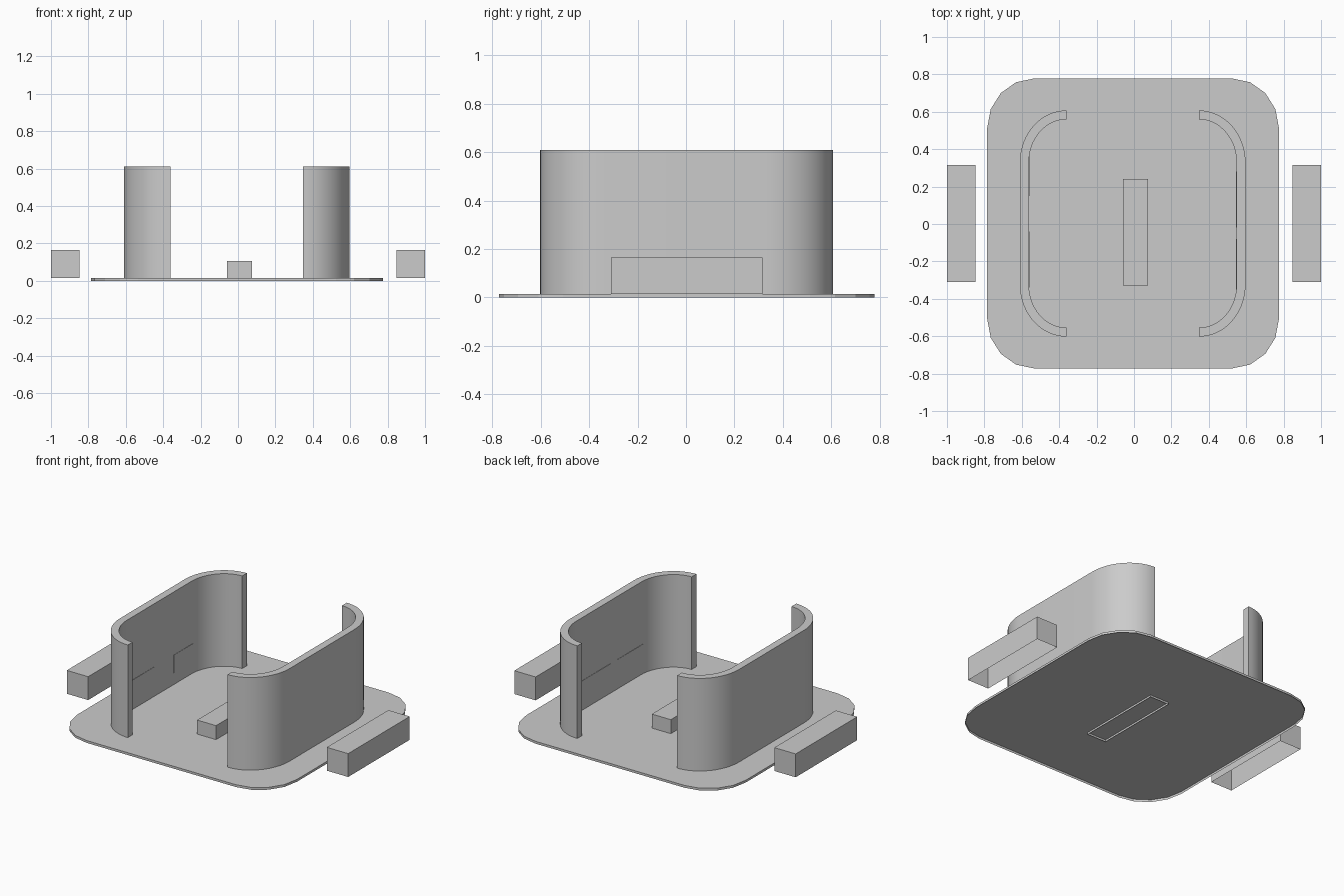
import bpy, bmesh, math

if "Cube" in bpy.data.objects:
    bpy.data.objects.remove(bpy.data.objects["Cube"])


def make_object(name, bm, smooth=False):
    bmesh.ops.recalc_face_normals(bm, faces=bm.faces)
    me = bpy.data.meshes.new(name)
    bm.to_mesh(me)
    bm.free()
    ob = bpy.data.objects.new(name, me)
    bpy.context.collection.objects.link(ob)
    if smooth:
        bpy.ops.object.select_all(action='DESELECT')
        ob.select_set(True)
        bpy.context.view_layer.objects.active = ob
        bpy.ops.object.shade_smooth_by_angle(angle=math.radians(30))
    return ob


def prism(name, outline, z0, z1, open_bottom=False, smooth=False):
    bm = bmesh.new()
    base = bm.faces.new([bm.verts.new((x, y, z0)) for x, y in outline])
    ext = bmesh.ops.extrude_face_region(bm, geom=[base], use_keep_orig=True)
    verts = [g for g in ext['geom'] if isinstance(g, bmesh.types.BMVert)]
    bmesh.ops.translate(bm, verts=verts, vec=(0, 0, z1 - z0))
    bmesh.ops.recalc_face_normals(bm, faces=bm.faces)
    if open_bottom:
        low = [f for f in bm.faces if all(abs(v.co.z - z0) < 1e-5 for v in f.verts)]
        bmesh.ops.delete(bm, geom=low, context='FACES_ONLY')
        for f in bm.faces:
            f.smooth = False
    return make_object(name, bm, smooth)


def arc(cx, cy, rx, ry, a0, a1, n):
    return [(cx + rx * math.cos(math.radians(a0 + (a1 - a0) * i / n)),
             cy + ry * math.sin(math.radians(a0 + (a1 - a0) * i / n)))
            for i in range(n + 1)]


def box(name, x0, x1, y0, y1, z0, z1):
    return prism(name, [(x0, y0), (x1, y0), (x1, y1), (x0, y1)], z0, z1, open_bottom=True)


# Rounded base plate, hollow underneath
plate = []
for sx, sy, a in ((1, 1, 0), (-1, 1, 90), (-1, -1, 180), (1, -1, 270)):
    plate += arc(sx * 0.53 - 0.005, sy * 0.51 + 0.003, 0.25, 0.265, a, a + 90, 4)
prism("base_plate", plate, 0, 0.015, open_bottom=True)

# Low centre bar
box("centre_bar", -0.06, 0.075, -0.33, 0.24, 0.002, 0.105)

for side, s in (("right", 1), ("left", -1)):
    # Curved C-shaped wall
    outer = arc(0.355, -0.325, 0.248, 0.277, -90, 0, 16) + arc(0.355, 0.33, 0.248, 0.277, 0, 90, 16)
    inner = arc(0.355, 0.33, 0.2, 0.229, 90, 0, 16) + arc(0.355, -0.325, 0.2, 0.229, 0, -90, 16)
    prism(side + "_curved_wall", [(s * x - 0.007, y) for x, y in outer + inner],
          0.015, 0.61, smooth=True)
    # Outlying block
    box(side + "_block", *sorted((s * 0.848, s * 1.0)), -0.31, 0.315, 0.015, 0.165)
    # Flush panels on the inner face of the wall
    spans = ((-0.36, -0.08), (-0.02, 0.28)) if s > 0 else ((-0.34, -0.04), (0.15, 0.4))
    for i, (y0, y1) in enumerate(spans):
        box(f"{side}_wall_panel_{i + 1}", *sorted((s * 0.553 - 0.007, s * 0.575 - 0.007)),
            y0, y1, 0.09, 0.205)
